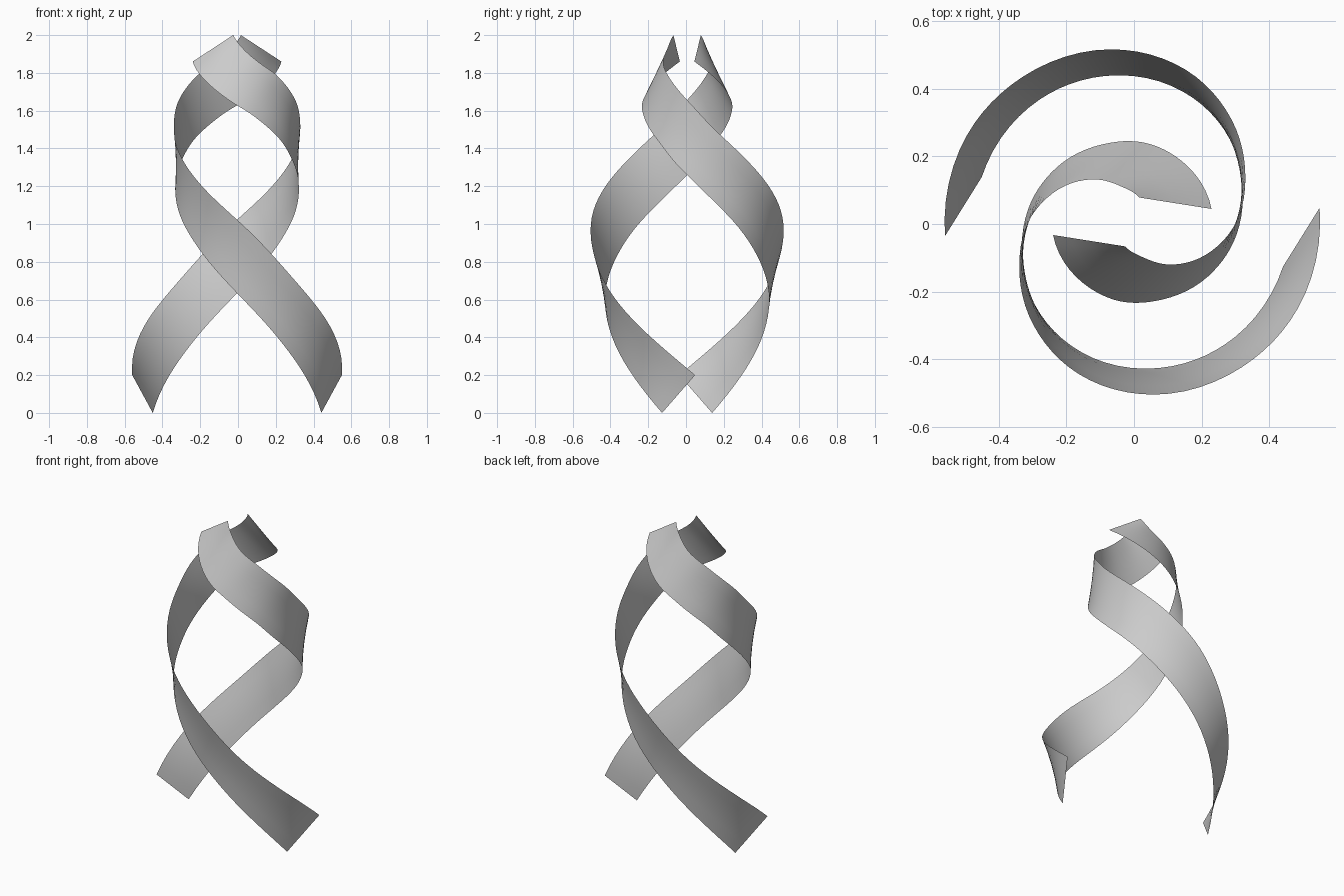
import bpy
import bmesh
from math import radians, sin, cos, pi
from mathutils import Vector

STEPS = 6     # subdivisions between stations along the ribbon
ACROSS = 4    # strips across the ribbon width

# Matching stations on both edges: clockwise angle, radius, height
UPPER_EDGE = [(-5, .552, .2), (27, .546, .46), (53, .531, .68), (83, .509, .96),
              (110, .474, 1.17), (135, .422, 1.35), (159, .364, 1.51), (180, .316, 1.65),
              (205, .245, 1.78), (229, .175, 1.86), (252, .116, 1.93), (281, .08, 2)]
LOWER_EDGE = [(16, .459, 0), (48, .449, .28), (75, .436, .51), (107, .415, .76),
              (136, .385, .98), (164, .345, 1.16), (192, .312, 1.32), (216, .284, 1.45),
              (248, .254, 1.57), (277, .243, 1.65), (308, .234, 1.74), (349, .234, 1.86)]


def smooth_path(stations):
    """Run a smooth spline through stations given in cylindrical form."""
    pts = [Vector(s) for s in stations]
    pts = [2 * pts[0] - pts[1]] + pts + [2 * pts[-1] - pts[-2]]
    path = []
    for a, b, c, d in zip(pts, pts[1:], pts[2:], pts[3:]):
        for i in range(STEPS):
            t = i / STEPS
            path.append(b + (c - a) * t / 2
                        + (a - b * 2.5 + c * 2 - d / 2) * t ** 2
                        + (b * 1.5 - c * 1.5 + (d - a) / 2) * t ** 3)
    path.append(pts[-2])
    return path


def to_space(station, turn, centre):
    """Convert angle, radius and height to a point, turned about the centre."""
    angle = turn - radians(station.x)
    return centre + Vector((station.y * cos(angle), station.y * sin(angle), station.z))


def make_ribbon(name, turn, centre, material):
    """Span the two spiral edges with a thin sheet."""
    bm = bmesh.new()
    rows = []
    for low, high in zip(smooth_path(LOWER_EDGE), smooth_path(UPPER_EDGE)):
        start, end = to_space(low, turn, centre), to_space(high, turn, centre)
        rows.append([bm.verts.new(start.lerp(end, i / ACROSS)) for i in range(ACROSS + 1)])
    for row, following in zip(rows, rows[1:]):
        for i in range(ACROSS):
            face = bm.faces.new((row[i], row[i + 1], following[i + 1], following[i]))
            face.smooth = True
    mesh = bpy.data.meshes.new(name)
    bm.to_mesh(mesh)
    bm.free()
    mesh.materials.append(material)
    ribbon = bpy.data.objects.new(name, mesh)
    bpy.context.collection.objects.link(ribbon)
    return ribbon


default_cube = bpy.data.objects.get("Cube")
if default_cube:
    bpy.data.objects.remove(default_cube, do_unlink=True)

# Single plain grey finish
grey = bpy.data.materials.new("light_grey")
grey.use_nodes = True
colour = (.6, .6, .6, 1)
grey.diffuse_color = colour
grey.node_tree.nodes["Principled BSDF"].inputs["Base Color"].default_value = colour

# Two matching spiral ribbons, half a turn apart, the back one set slightly off centre
make_ribbon("front_ribbon", 0, Vector((0, 0, 0)), grey)
make_ribbon("back_ribbon", pi, Vector((-.01, .012, 0)), grey)
